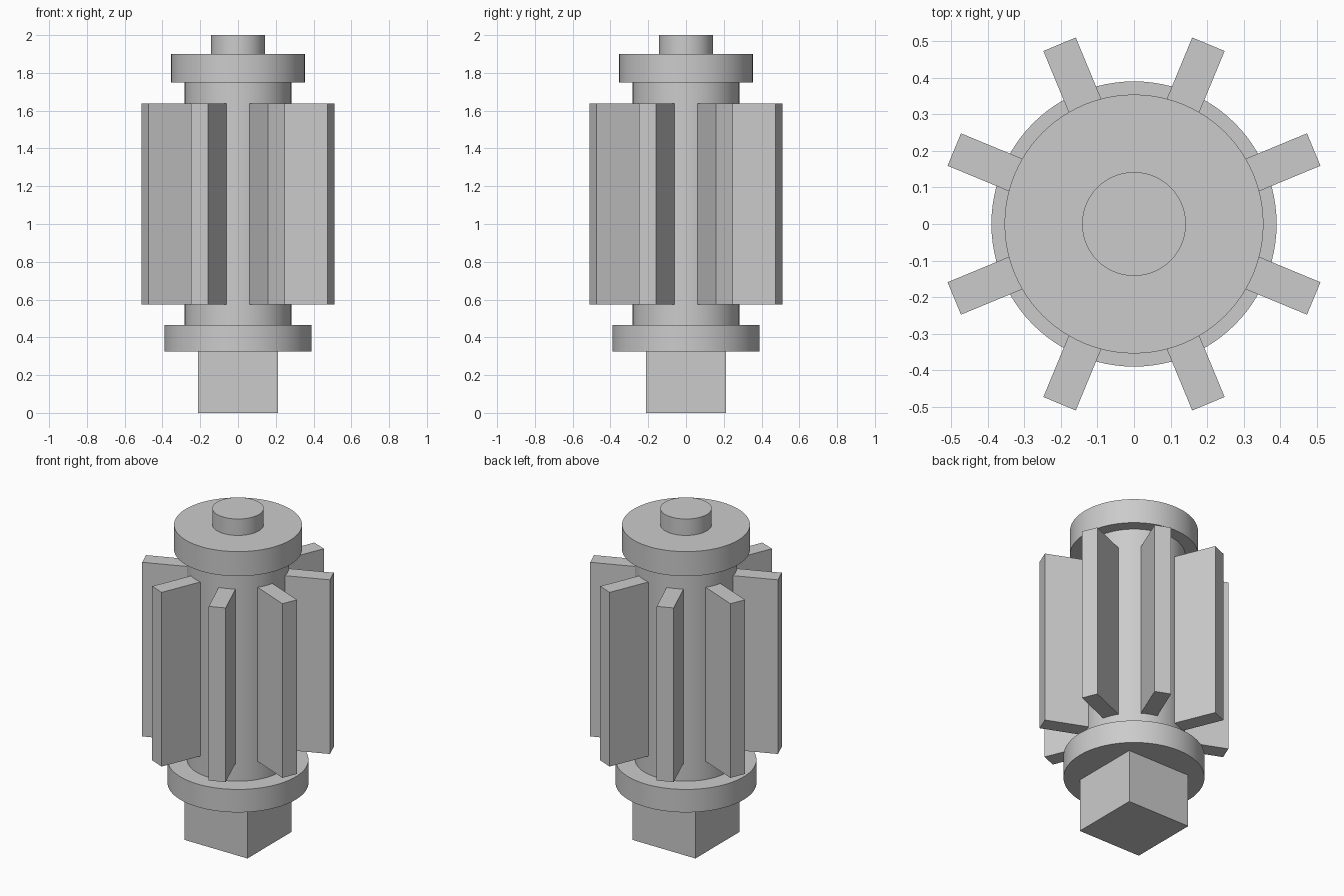
import bpy
import math

cube = bpy.data.objects.get("Cube")
if cube:
    bpy.data.objects.remove(cube, do_unlink=True)

GREY = (0.6, 0.6, 0.6, 1.0)
metal = bpy.data.materials.new("plain grey")
metal.use_nodes = True
metal.diffuse_color = GREY
metal.node_tree.nodes["Principled BSDF"].inputs["Base Color"].default_value = GREY


def disc(name, radius, bottom, top):
    bpy.ops.mesh.primitive_cylinder_add(
        vertices=96, radius=radius, depth=top - bottom,
        location=(0, 0, (bottom + top) / 2))
    obj = bpy.context.object
    obj.name = name
    obj.data.materials.append(metal)
    bpy.ops.object.shade_smooth_by_angle(angle=math.radians(30))
    return obj


def block(name, size, location, angle=0.0):
    bpy.ops.mesh.primitive_cube_add(size=1, location=location, rotation=(0, 0, angle))
    obj = bpy.context.object
    obj.name = name
    obj.scale = size
    bpy.ops.object.transform_apply(location=False, rotation=False, scale=True)
    obj.data.materials.append(metal)
    return obj


# Square drive end
block("square_drive", (0.426, 0.426, 0.325), (0, 0, 0.1625))

# Turned shaft with its collars and tip
disc("lower_collar", 0.39, 0.325, 0.465)
disc("shaft", 0.282, 0.465, 1.75)
disc("upper_collar", 0.354, 1.75, 1.9)
disc("tip", 0.142, 1.9, 2.0)

# Eight radial fins, rooted inside the shaft
INNER, OUTER = 0.25, 0.532
BOTTOM, TOP = 0.575, 1.638
for i in range(8):
    angle = math.radians(22.5 + 45 * i)
    middle = (INNER + OUTER) / 2
    block(f"fin_{i + 1}", (OUTER - INNER, 0.096, TOP - BOTTOM),
          (middle * math.cos(angle), middle * math.sin(angle), (BOTTOM + TOP) / 2),
          angle)
